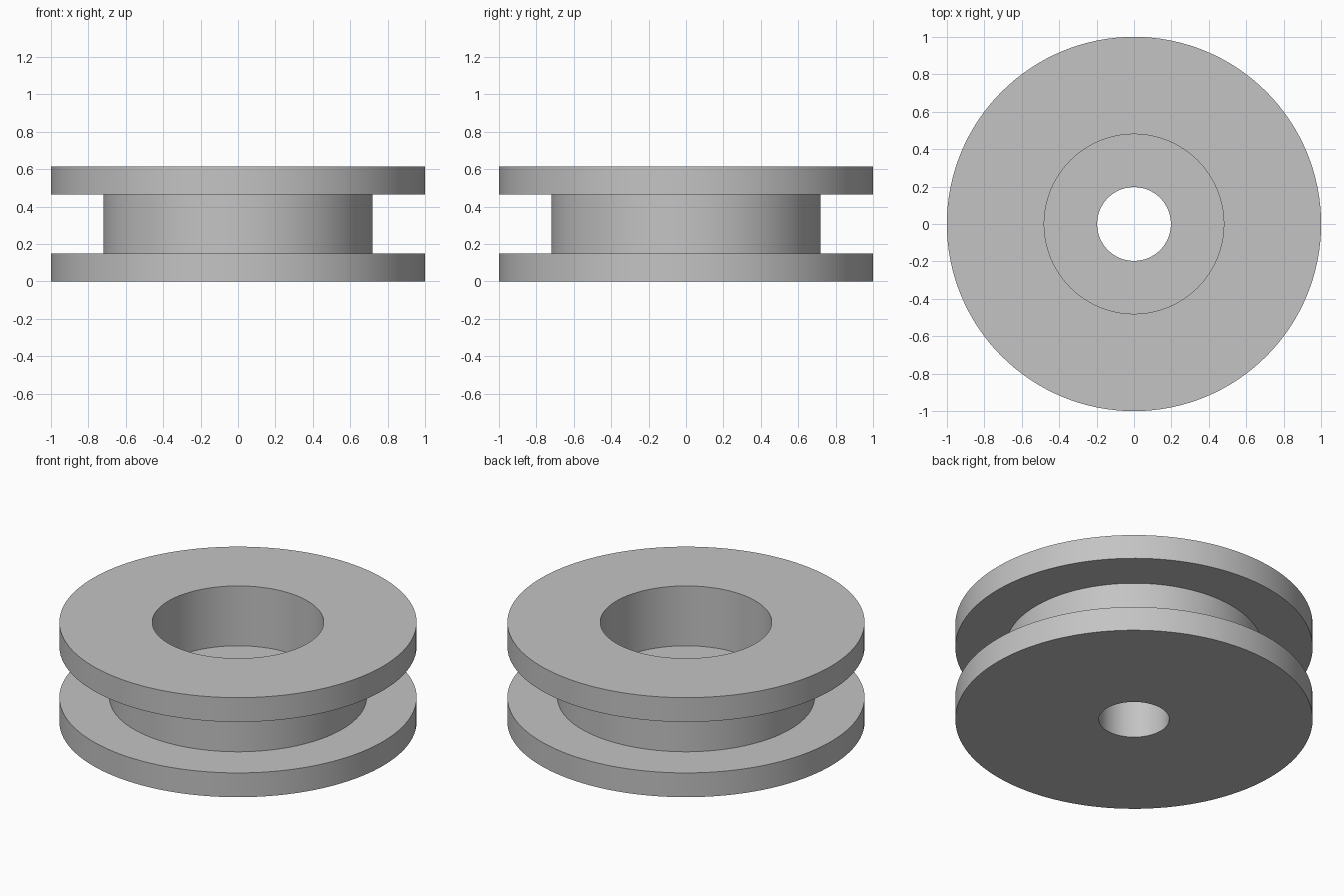
import bpy
import bmesh
import math

cube = bpy.data.objects.get("Cube")
if cube:
    bpy.data.objects.remove(cube, do_unlink=True)

SEGMENTS = 128
HEIGHT = 0.615
FLANGE = 0.15       # thickness of each rim disc
FLOOR = 0.245       # depth of the counterbore floor
RIM, HUB, BORE, HOLE = 1.0, 0.72, 0.48, 0.197

# Plain grey material
grey = bpy.data.materials.new("plain grey")
grey.use_nodes = True
colour = (0.55, 0.55, 0.55, 1)
grey.diffuse_color = colour
grey.node_tree.nodes["Principled BSDF"].inputs["Base Color"].default_value = colour

# Closed cross-section of the grooved wheel: radius, height
profile = [
    (HOLE, 0), (RIM, 0), (RIM, FLANGE), (HUB, FLANGE),
    (HUB, HEIGHT - FLANGE), (RIM, HEIGHT - FLANGE), (RIM, HEIGHT),
    (BORE, HEIGHT), (BORE, FLOOR), (HOLE, FLOOR),
]

# Turn the cross-section around the z axis
bm = bmesh.new()
verts = [bm.verts.new((r, 0, z)) for r, z in profile]
edges = [bm.edges.new((v, verts[i - 1])) for i, v in enumerate(verts)]
bmesh.ops.spin(bm, geom=verts + edges, cent=(0, 0, 0), axis=(0, 0, 1),
               angle=math.tau, steps=SEGMENTS)
bmesh.ops.remove_doubles(bm, verts=bm.verts[:], dist=1e-4)
bmesh.ops.recalc_face_normals(bm, faces=bm.faces[:])

mesh = bpy.data.meshes.new("grooved_wheel")
bm.to_mesh(mesh)
bm.free()
mesh.materials.append(grey)
wheel = bpy.data.objects.new("grooved_wheel", mesh)
bpy.context.collection.objects.link(wheel)

# Smooth round walls, crisp corners
bpy.ops.object.select_all(action='DESELECT')
wheel.select_set(True)
bpy.context.view_layer.objects.active = wheel
bpy.ops.object.shade_smooth_by_angle(angle=math.radians(30))
